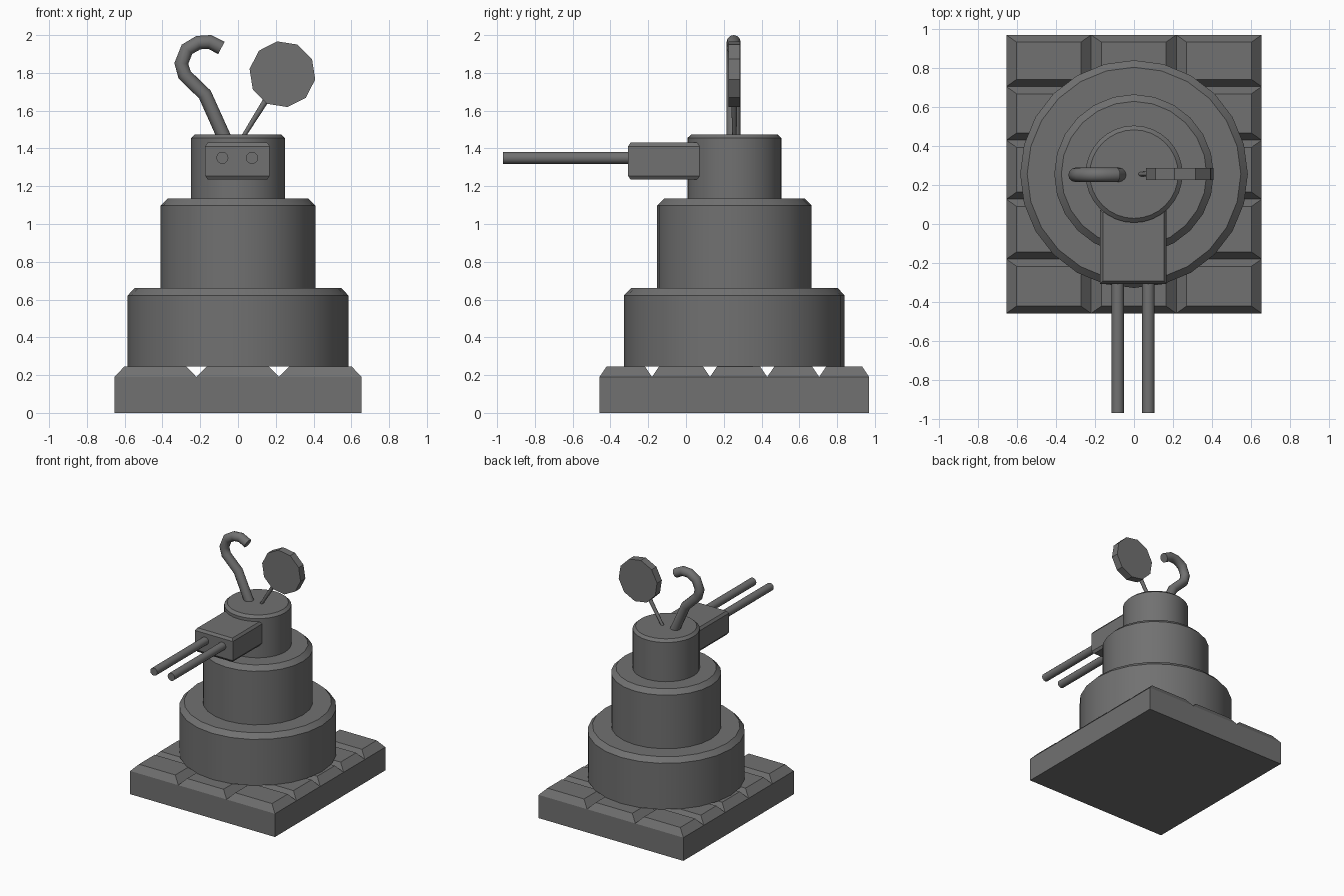
import bpy, bmesh, math
from mathutils import Vector

if "Cube" in bpy.data.objects:
    bpy.data.objects.remove(bpy.data.objects["Cube"])

CY = 0.256  # y of the tower axis
dark = bpy.data.materials.new("dark_grey")
dark.diffuse_color = (0.165, 0.165, 0.165, 1)
dark.use_nodes = True
dark.node_tree.nodes["Principled BSDF"].inputs["Base Color"].default_value = dark.diffuse_color


def make_object(name, bm, smooth_angle=0):
    bmesh.ops.recalc_face_normals(bm, faces=bm.faces)
    mesh = bpy.data.meshes.new(name)
    bm.to_mesh(mesh)
    bm.free()
    mesh.materials.append(dark)
    obj = bpy.data.objects.new(name, mesh)
    bpy.context.collection.objects.link(obj)
    if smooth_angle:
        bpy.ops.object.select_all(action='DESELECT')
        obj.select_set(True)
        bpy.context.view_layer.objects.active = obj
        bpy.ops.object.shade_smooth_by_angle(angle=math.radians(smooth_angle))
    return obj


def loft(bm, rings):
    """Skin a list of vertex rings and cap both ends."""
    n = len(rings[0])
    for a, b in zip(rings, rings[1:]):
        for i in range(n):
            j = (i + 1) % n
            bm.faces.new((a[i], a[j], b[j], b[i]))
    bm.faces.new(rings[0])
    bm.faces.new(rings[-1])


def rect_ring(bm, x0, x1, y0, y1, z):
    return [bm.verts.new(p) for p in ((x0, y0, z), (x1, y0, z), (x1, y1, z), (x0, y1, z))]


def lathe(name, profile, sides):
    """Closed solid of revolution from (radius, z) rings."""
    bm = bmesh.new()
    turn = [2 * math.pi * i / sides for i in range(sides)]
    loft(bm, [[bm.verts.new((r * math.cos(a), CY + r * math.sin(a), z)) for a in turn]
              for r, z in profile])
    make_object(name, bm, 30)


def rod(name, start, end, r1, r2, sides, roll=0, smooth_angle=50):
    """Capped cylinder or cone between two points."""
    start, end = Vector(start), Vector(end)
    axis = end - start
    bm = bmesh.new()
    bmesh.ops.create_cone(bm, cap_ends=True, segments=sides, radius1=r1,
                          radius2=r2, depth=axis.length)
    rot = axis.to_track_quat('Z', 'Y').to_matrix()
    c, s = math.cos(roll), math.sin(roll)
    for v in bm.verts:
        x, y, z = v.co
        v.co = rot @ Vector((x * c - y * s, x * s + y * c, z)) + (start + end) / 2
    return make_object(name, bm, smooth_angle)


# Base slab with bevelled paving tiles on top
xs = [-0.655, -0.22, 0.217, 0.655]
ys = [-0.458, -0.18, 0.127, 0.43, 0.705, 0.97]
IX, IY = 0.053, 0.037
bm = bmesh.new()
loft(bm, [rect_ring(bm, xs[0], xs[-1], ys[0], ys[-1], z) for z in (0, 0.19)])
bm.faces.ensure_lookup_table()
bmesh.ops.delete(bm, geom=[bm.faces[-1]], context='FACES_ONLY')
for xa, xb in zip(xs, xs[1:]):
    for ya, yb in zip(ys, ys[1:]):
        low = rect_ring(bm, xa, xb, ya, yb, 0.19)
        top = rect_ring(bm, xa + IX, xb - IX, ya + IY, yb - IY, 0.245)
        for i in range(4):
            j = (i + 1) % 4
            bm.faces.new((low[i], low[j], top[j], top[i]))
        bm.faces.new(top)
bmesh.ops.remove_doubles(bm, verts=bm.verts, dist=0.0005)
make_object("tiled_base", bm)

# Three stacked drums with chamfered tops
for name, r, z0, z1, z2, cut in (("lower_drum", 0.584, 0.245, 0.622, 0.66, 0.036),
                                 ("middle_drum", 0.409, 0.66, 1.098, 1.134, 0.036),
                                 ("upper_drum", 0.249, 1.134, 1.455, 1.475, 0.022)):
    lathe(name, [(r, z0), (r, z1), (r - cut, z2)], 24 if r > 0.3 else 32)

# Gun housing, its top and bottom rims chamfered
bm = bmesh.new()
loft(bm, [rect_ring(bm, -0.174 + c, 0.168 - c, -0.307 + c, 0.072 - c, z)
          for c, z in ((0.014, 1.235), (0, 1.255), (0, 1.411), (0.014, 1.431))])
make_object("gun_housing", bm)

# Twin barrels
for side, x in (("left", -0.083), ("right", 0.074)):
    rod(side + "_barrel", (x, -0.97, 1.35), (x, -0.25, 1.35), 0.032, 0.032, 12)

# Hooked pipe
curve = bpy.data.curves.new("hook_path", 'CURVE')
curve.dimensions = '3D'
curve.bevel_depth = 0.037
curve.bevel_resolution = 4
curve.use_fill_caps = True
path = [(-0.065, 1.44), (-0.175, 1.685), (-0.283, 1.79), (-0.30, 1.85),
        (-0.27, 1.925), (-0.21, 1.96), (-0.15, 1.964), (-0.088, 1.932)]
spline = curve.splines.new('POLY')
spline.points.add(len(path) - 1)
for p, (x, z) in zip(spline.points, path):
    p.co = (x, 0.252, z, 1)
temp = bpy.data.objects.new("hook_path", curve)
bpy.context.collection.objects.link(temp)
bpy.context.view_layer.update()
mesh = bpy.data.meshes.new_from_object(temp.evaluated_get(bpy.context.evaluated_depsgraph_get()))
bpy.data.objects.remove(temp)
bm = bmesh.new()
bm.from_mesh(mesh)
bmesh.ops.remove_doubles(bm, verts=bm.verts, dist=0.0005)
make_object("hook_pipe", bm, 50)

# Round dish on a thin stalk
rod("dish_stalk", (0.02, 0.256, 1.45), (0.17, 0.256, 1.69), 0.011, 0.017, 8)
rod("dish", (0.235, 0.287, 1.793), (0.235, 0.225, 1.793), 0.176, 0.176, 10,
    math.radians(9), 0)
